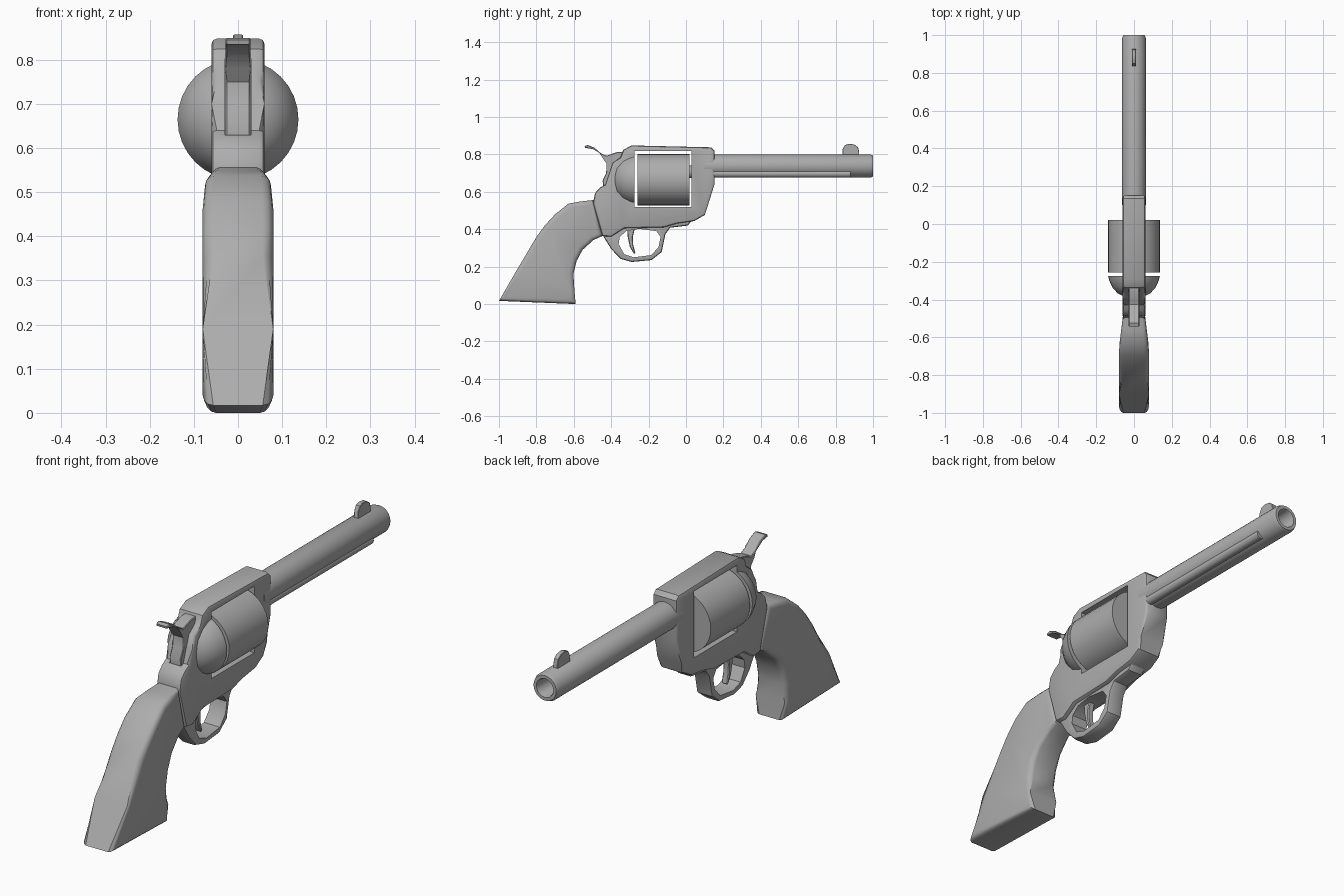
import bpy, bmesh, math

cube = bpy.data.objects.get("Cube")
if cube:
    bpy.data.objects.remove(cube)

steel = bpy.data.materials.new("plain_grey")
steel.use_nodes = True
GREY = (0.42, 0.42, 0.42, 1)
steel.diffuse_color = GREY
steel.node_tree.nodes["Principled BSDF"].inputs["Base Color"].default_value = GREY


def finish(name, bm, angle=35):
    bmesh.ops.recalc_face_normals(bm, faces=bm.faces)
    mesh = bpy.data.meshes.new(name)
    bm.to_mesh(mesh)
    bm.free()
    mesh.materials.append(steel)
    obj = bpy.data.objects.new(name, mesh)
    bpy.context.collection.objects.link(obj)
    smooth(obj, angle)
    return obj


def activate(obj):
    bpy.ops.object.select_all(action='DESELECT')
    obj.select_set(True)
    bpy.context.view_layer.objects.active = obj


def smooth(obj, angle=35):
    activate(obj)
    bpy.ops.object.shade_smooth_by_angle(angle=math.radians(angle))


def slab(name, outline, half, bevel=0.0, segments=2, taper=None):
    """Extrude a (y, z) outline across x and round its two rims."""
    bm = bmesh.new()
    face = bm.faces.new([bm.verts.new((-half, y, z)) for y, z in outline])
    ext = bmesh.ops.extrude_face_region(bm, geom=[face])
    for v in ext["geom"]:
        if isinstance(v, bmesh.types.BMVert):
            v.co.x = half
    if bevel:
        rims = [e for e in bm.edges if e.verts[0].co.x * e.verts[1].co.x > 0]
        bmesh.ops.bevel(bm, geom=rims, offset=bevel, segments=segments,
                        profile=0.5, affect='EDGES', clamp_overlap=True)
    if taper:
        for v in bm.verts:
            v.co.x *= taper(v.co.y)
    return finish(name, bm)


def lathe(name, profile, x, z, steps=32):
    """Spin a (radius, y) profile about an axis parallel to y."""
    bm = bmesh.new()
    verts = [bm.verts.new((x + r, y, z)) for r, y in profile]
    edges = [bm.edges.new(pair) for pair in zip(verts, verts[1:])]
    bmesh.ops.spin(bm, geom=verts + edges, cent=(x, 0, z), axis=(0, 1, 0),
                   angle=math.tau, steps=steps)
    bmesh.ops.remove_doubles(bm, verts=bm.verts, dist=0.0005)
    return finish(name, bm)


def cut(obj, cutter):
    mod = obj.modifiers.new("cut", 'BOOLEAN')
    mod.operation = 'DIFFERENCE'
    mod.solver = 'EXACT'
    mod.object = cutter
    activate(obj)
    bpy.ops.object.modifier_apply(modifier=mod.name)
    bpy.data.objects.remove(cutter)
    smooth(obj)


def rect(y0, y1, z0, z1):
    return [(y0, z0), (y1, z0), (y1, z1), (y0, z1)]


# Frame with cylinder window and hammer slot
frame = slab("frame", [
    (-.335, .825), (-.29, .848), (.135, .838), (.152, .82), (.152, .64),
    (.118, .53), (.10, .476), (.045, .444), (-.05, .43), (-.12, .41),
    (-.33, .405), (-.40, .36), (-.447, .364), (-.497, .54), (-.486, .594),
    (-.46, .622), (-.43, .64), (-.41, .70), (-.39, .755), (-.35, .785)],
    .06, .012)
cut(frame, slab("window_cutter", rect(-.275, .03, .519, .817), .2))
cut(frame, slab("slot_cutter", rect(-.6, -.34, .63, .9), .03))

# Cylinder, recoil shield and bushing
AXIS = .665
lathe("cylinder", [(0, -.258), (.137, -.258), (.137, .02), (0, .02)], 0, AXIS)
lathe("recoil_shield", [(0, -.275), (.137, -.275), (.131, -.30), (.115, -.335),
                        (.086, -.368), (.045, -.387), (0, -.392)], 0, AXIS)
lathe("bushing", [(0, .01), (.034, .01), (.034, .05), (0, .05)], 0, .707, 20)

# Barrel with hollow muzzle, ejector tube and sight
lathe("barrel", [(0, .10), (.0625, .10), (.0625, .985), (.056, 1), (.042, 1),
                 (.038, .99), (.038, .75), (0, .75)], 0, .738)
lathe("ejector_tube", [(0, .12), (.02, .12), (.02, .88), (0, .88)], .038, .697, 16)
slab("front_sight", [(.835, .78), (.838, .83), (.85, .85), (.87, .857),
                     (.90, .853), (.92, .838), (.926, .815), (.926, .78)], .011, .002, 1)

# Hammer with curved spur
slab("hammer", [
    (-.542, .845), (-.525, .85), (-.49, .836), (-.455, .806), (-.425, .793),
    (-.37, .812), (-.335, .815), (-.33, .66), (-.40, .60), (-.44, .61),
    (-.446, .66), (-.427, .70), (-.424, .75), (-.445, .78), (-.465, .81),
    (-.50, .829), (-.54, .835)], .028, .003, 1)

# Trigger guard and trigger
guard = slab("trigger_guard", [
    (-.447, .37), (-.40, .294), (-.35, .242), (-.29, .225), (-.185, .235),
    (-.13, .278), (-.11, .374), (-.085, .408), (.01, .42), (.03, .445),
    (-.15, .44), (-.40, .42)], .04, .011)
cut(guard, slab("guard_cutter", [
    (-.355, .358), (-.36, .32), (-.33, .267), (-.28, .25), (-.185, .262),
    (-.147, .305), (-.136, .358), (-.158, .39), (-.25, .402), (-.32, .39)], .2))
slab("trigger", [(-.315, .42), (-.312, .36), (-.30, .305), (-.278, .268),
                 (-.271, .274), (-.283, .32), (-.284, .36), (-.27, .42)], .015, .004, 1)

# Grip, narrowing where it meets the frame
slab("grip", [
    (-1, .017), (-.90, .19), (-.80, .358), (-.755, .42), (-.70, .48),
    (-.628, .537), (-.56, .549), (-.495, .556), (-.447, .364), (-.495, .342),
    (-.553, .29), (-.585, .23), (-.602, .16), (-.597, .08), (-.59, 0)],
    .08, .024, 3, taper=lambda y: 1 - .28 * min(1, max(0, (y + .66) / .18)))
